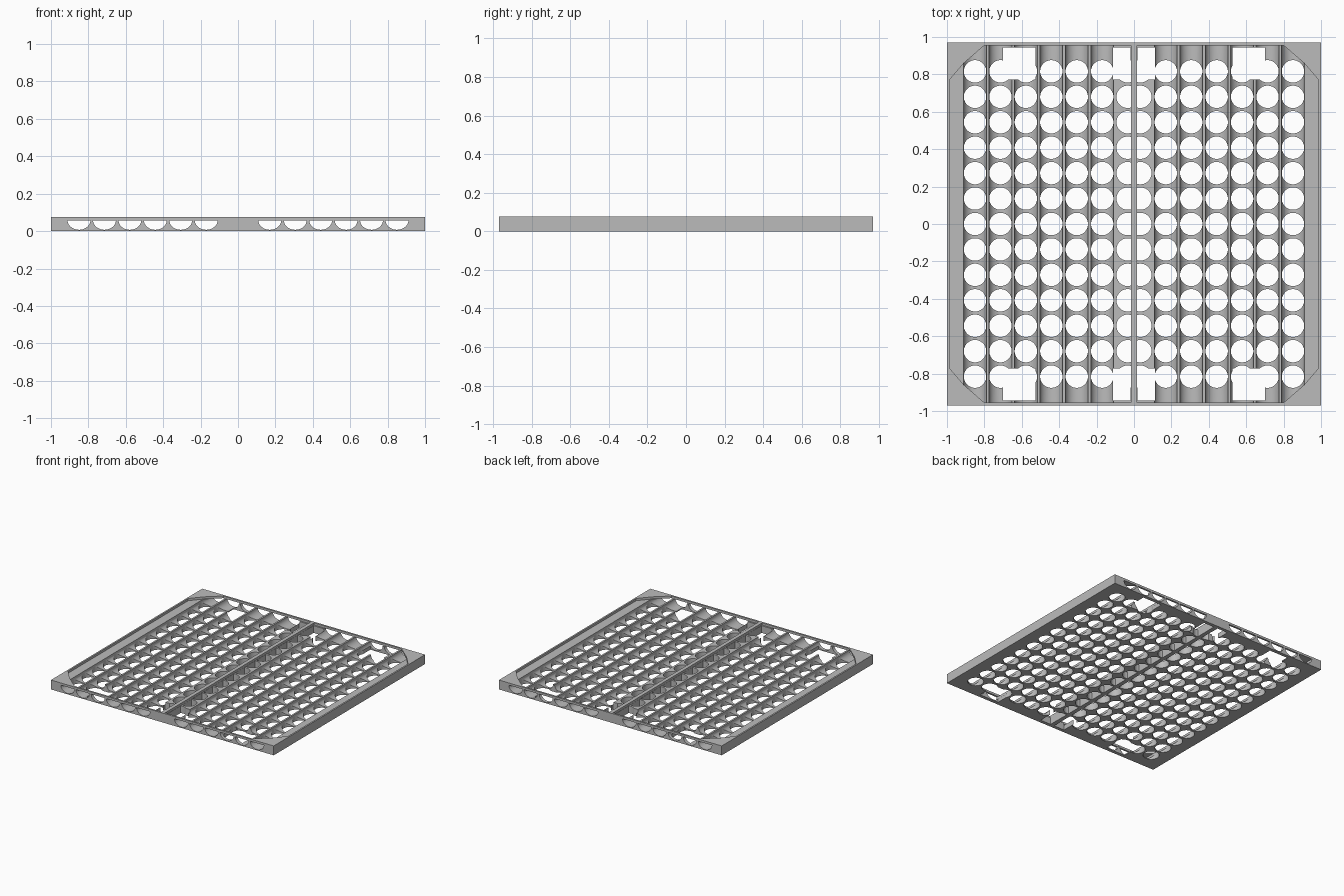
import bpy
import bmesh
from math import cos, sin, pi

cube = bpy.data.objects.get("Cube")
if cube:
    bpy.data.objects.remove(cube, do_unlink=True)

HALF_X, HALF_Y, HEIGHT = 1.0, 0.97, 0.076
FLOOR = 0.058          # level of the shallow recess
PITCH = 0.136          # spacing of grooves and holes
BEAM = 0.015           # half width of the middle beam
COLUMNS = [0.17 + PITCH * i for i in range(6)]
ROWS = [PITCH * i for i in range(-6, 7)]

grey = bpy.data.materials.new("plain_grey")
grey.use_nodes = True
colour = (0.5, 0.5, 0.5, 1)
grey.diffuse_color = colour
grey.node_tree.nodes["Principled BSDF"].inputs["Base Color"].default_value = colour


def add_prism(bm, outline, offset):
    """Extrude a closed outline of 3D points by an offset vector."""
    face = bm.faces.new([bm.verts.new(p) for p in outline])
    result = bmesh.ops.extrude_face_region(bm, geom=[face])
    moved = [g for g in result["geom"] if isinstance(g, bmesh.types.BMVert)]
    bmesh.ops.translate(bm, vec=offset, verts=moved)


def upright(bm, points, z0, z1):
    add_prism(bm, [(x, y, z0) for x, y in points], (0, 0, z1 - z0))


def rectangle(x0, x1, y0, y1):
    return [(x0, y0), (x1, y0), (x1, y1), (x0, y1)]


def finish(bm, name):
    bmesh.ops.recalc_face_normals(bm, faces=bm.faces)
    mesh = bpy.data.meshes.new(name)
    bm.to_mesh(mesh)
    bm.free()
    mesh.materials.append(grey)
    obj = bpy.data.objects.new(name, mesh)
    bpy.context.collection.objects.link(obj)
    return obj


# Solid slab of the tray
bm = bmesh.new()
upright(bm, rectangle(-HALF_X, HALF_X, -HALF_Y, HALF_Y), 0, HEIGHT)
tray = finish(bm, "tray")


def cut(bm, name):
    """Subtract the prisms in bm from the tray, then drop the cutter."""
    cutter = finish(bm, name)
    cutter.hide_render = True
    mod = tray.modifiers.new(name, "BOOLEAN")
    mod.operation = "DIFFERENCE"
    mod.solver = "EXACT"
    mod.object = cutter
    bpy.context.view_layer.objects.active = tray
    bpy.ops.object.modifier_apply(modifier=name)
    bpy.data.objects.remove(cutter, do_unlink=True)


# Shallow recess with clipped corners, split by the middle beam
bm = bmesh.new()
for s in (-1, 1):
    half = [(BEAM, -0.955), (0.8, -0.955), (0.91, -0.86), (0.987, -0.77),
            (0.987, 0.77), (0.91, 0.86), (0.8, 0.955), (BEAM, 0.955)]
    upright(bm, [(s * x, y) for x, y in half], FLOOR, 0.2)
cut(bm, "recess_cutter")

# Rounded grooves running out through the front and back walls
bm = bmesh.new()
for x in COLUMNS:
    for s in (-1, 1):
        arc = [pi + pi * i / 20 for i in range(21)]
        profile = [(s * x + 0.061 * cos(a), -1.1, FLOOR + 0.051 * sin(a)) for a in arc]
        add_prism(bm, profile, (0, 2.2, 0))
cut(bm, "groove_cutter")

# Grid of round holes; those beside the beam are clipped flat
bm = bmesh.new()
for s in (-1, 1):
    for x in [0.034] + COLUMNS:
        for y in ROWS:
            ring = [2 * pi * (i + 0.5) / 32 for i in range(32)]
            points = [(x + 0.06 * cos(a), y + 0.06 * sin(a)) for a in ring]
            points = [(s * px, py) for px, py in points if px > BEAM]
            upright(bm, points, -0.1, 0.07)
cut(bm, "hole_cutter")

# Rectangular notches near the front and back walls
bm = bmesh.new()
for sx in (-1, 1):
    for sy in (-1, 1):
        for x0, x1 in ((BEAM + 0.003, 0.113), (0.527, 0.7)):
            points = rectangle(x0, x1, 0.772, 0.943)
            upright(bm, [(sx * x, sy * y) for x, y in points], -0.1, 0.07)
cut(bm, "notch_cutter")

# Smooth curved walls, sharp edges kept
bpy.ops.object.select_all(action="DESELECT")
tray.select_set(True)
bpy.context.view_layer.objects.active = tray
bpy.ops.object.shade_smooth_by_angle(angle=pi / 6)
